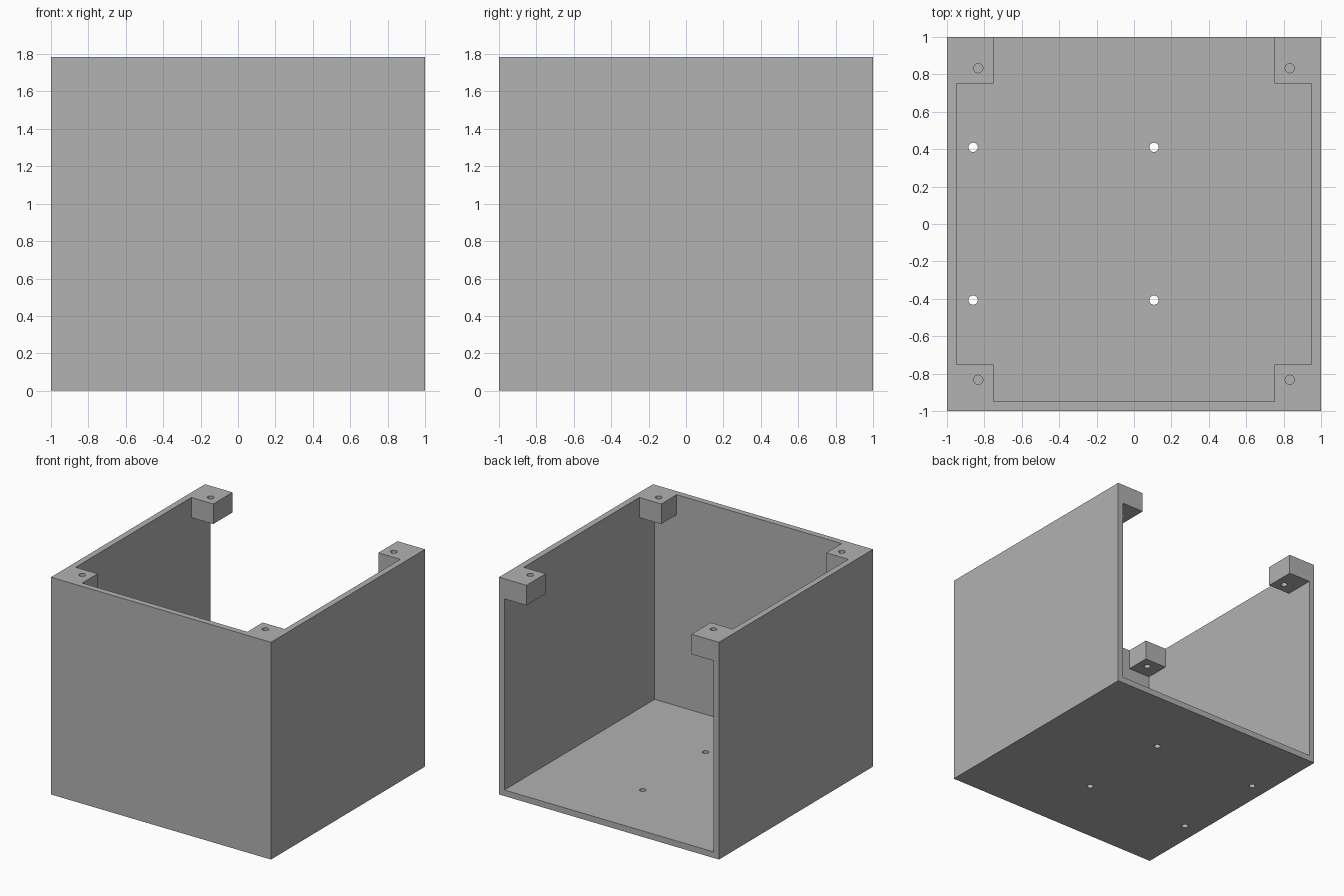
import bpy
import bmesh
from math import cos, sin, tau

if "Cube" in bpy.data.objects:
    bpy.data.objects.remove(bpy.data.objects["Cube"], do_unlink=True)

# Main sizes
HEIGHT = 1.785
WALL = 0.05
TAB = 0.25
TAB_DEPTH = 0.165
HOLE_R = 0.025

GREY = (0.445, 0.445, 0.445, 1)
grey = bpy.data.materials.new("plain grey")
grey.use_nodes = True
grey.diffuse_color = GREY
grey.node_tree.nodes["Principled BSDF"].inputs["Base Color"].default_value = GREY


def prism(name, outline, z0, z1):
    """Extrude a closed counter-clockwise outline from z0 to z1."""
    bm = bmesh.new()
    face = bm.faces.new([bm.verts.new((x, y, z0)) for x, y in outline])
    new = bmesh.ops.extrude_face_region(bm, geom=[face])["geom"]
    for v in new:
        if isinstance(v, bmesh.types.BMVert):
            v.co.z = z1
    bmesh.ops.recalc_face_normals(bm, faces=bm.faces[:])
    mesh = bpy.data.meshes.new(name)
    bm.to_mesh(mesh)
    bm.free()
    mesh.materials.append(grey)
    obj = bpy.data.objects.new(name, mesh)
    bpy.context.collection.objects.link(obj)
    return obj


def rectangle(x0, x1, y0, y1):
    return [(x0, y0), (x1, y0), (x1, y1), (x0, y1)]


def circle(x, y, r, n=20):
    return [(x + r * cos(tau * i / n), y + r * sin(tau * i / n)) for i in range(n)]


def cut(target, cutter):
    """Subtract the cutter from the target and discard it."""
    cutter.hide_render = True
    mod = target.modifiers.new("cut", "BOOLEAN")
    mod.operation = "DIFFERENCE"
    mod.solver = "EXACT"
    mod.object = cutter
    bpy.context.view_layer.objects.active = target
    bpy.ops.object.modifier_apply(modifier=mod.name)
    bpy.data.objects.remove(cutter, do_unlink=True)


# Solid block for the enclosure
enclosure = prism("enclosure", rectangle(-1, 1, -1, 1), 0, HEIGHT)

# Cavity below the corner tabs, open at the back
inner = 1 - WALL
cut(enclosure, prism("cavity_cutter", rectangle(-inner, inner, -inner, 1.2),
                     WALL, HEIGHT - TAB_DEPTH))

# Opening between the four corner tabs, through the top and the back
t = 1 - TAB
opening = [(-t, -inner), (t, -inner), (t, -t), (inner, -t), (inner, t), (t, t),
           (t, 1.2), (-t, 1.2), (-t, t), (-inner, t), (-inner, -t), (-t, -t)]
cut(enclosure, prism("opening_cutter", opening, HEIGHT - 2 * TAB_DEPTH, HEIGHT + 0.2))

# Screw holes through the corner tabs
for x in (-0.833, 0.833):
    for y in (-0.833, 0.833):
        cut(enclosure, prism("tab_hole_cutter", circle(x, y, HOLE_R),
                             HEIGHT - 2 * TAB_DEPTH, HEIGHT + 0.2))

# Mounting holes through the floor, offset to one side
for x in (-0.86, 0.107):
    for y in (-0.407, 0.41):
        cut(enclosure, prism("floor_hole_cutter", circle(x, y, HOLE_R), -0.2, 0.2))
